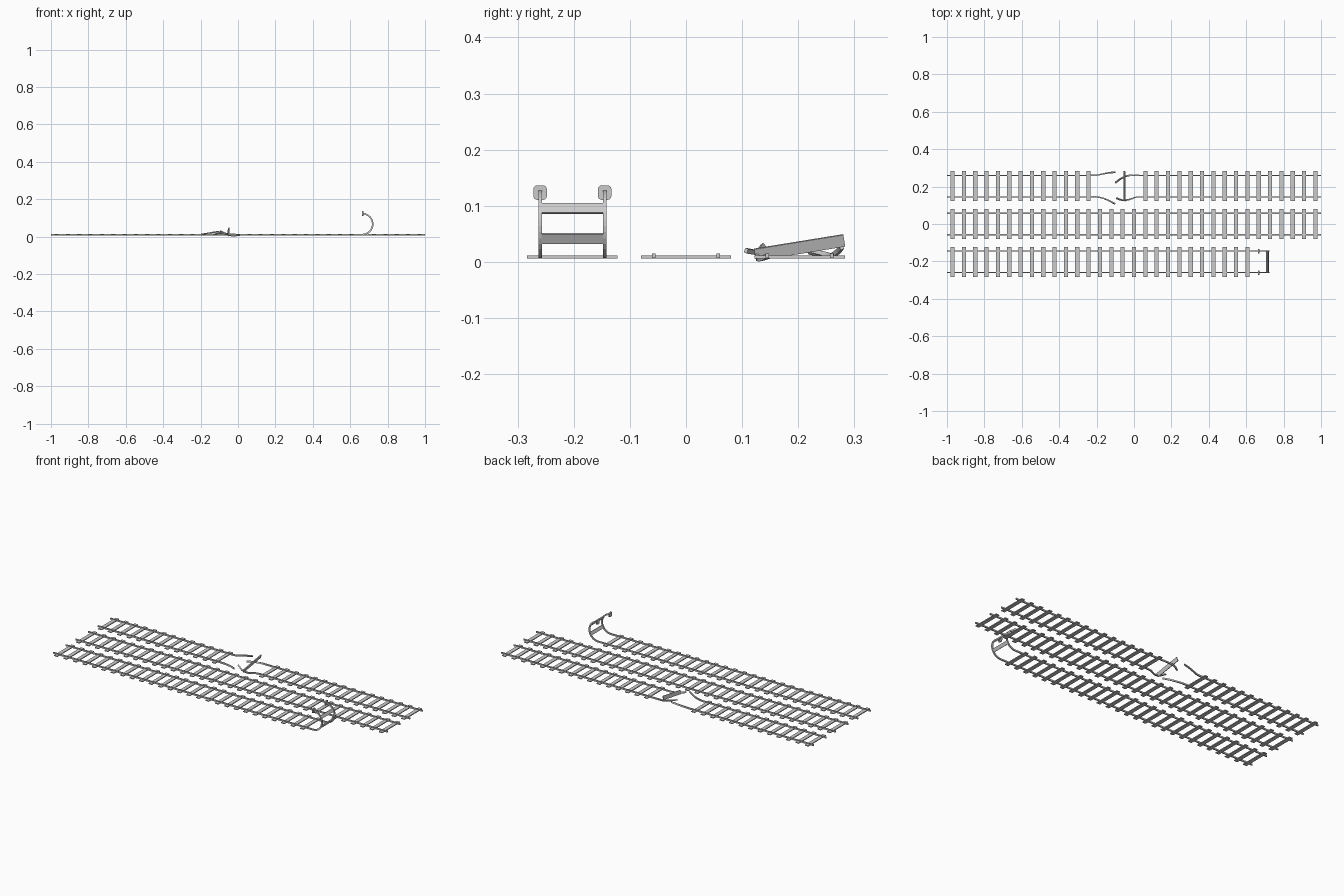
import bpy, bmesh, math
from mathutils import Vector, Matrix

if "Cube" in bpy.data.objects:
    bpy.data.objects.remove(bpy.data.objects["Cube"])

GAUGE = 0.0575      # half distance between rails
OFF = 0.2025        # distance between track centrelines
STEP = 1.94 / 32    # sleeper spacing
RW, RH, RZ = 0.0065, 0.0085, 0.0108


def make(name, bm):
    bmesh.ops.recalc_face_normals(bm, faces=bm.faces)
    me = bpy.data.meshes.new(name)
    bm.to_mesh(me)
    bm.free()
    ob = bpy.data.objects.new(name, me)
    bpy.context.collection.objects.link(ob)
    return ob


def add_box(bm, loc, size, rot=Matrix()):
    m = Matrix.Translation(loc) @ rot @ Matrix.Diagonal((*size, 1))
    bmesh.ops.create_cube(bm, size=1, matrix=m)


def smooth_path(pts, n=5):
    # Catmull-Rom interpolation through a few control points
    p = [Vector(q) for q in pts]
    p = [2 * p[0] - p[1]] + p + [2 * p[-1] - p[-2]]
    out = []
    for a, b, c, d in zip(p, p[1:], p[2:], p[3:]):
        for i in range(n):
            t = i / n
            out.append(0.5 * (2 * b + (c - a) * t + (2 * a - 5 * b + 4 * c - d) * t * t
                              + (3 * b - a - 3 * c + d) * t ** 3))
    return out + [p[-2]]


def rail(name, pts, side=None, twist=0.0, twist_from=0):
    # sweep a rectangular rail section along the path
    bm = bmesh.new()
    rings = []
    last = len(pts) - 1
    for i, p in enumerate(pts):
        t = (pts[min(i + 1, last)] - pts[max(i - 1, 0)]).normalized()
        s = Vector(side) if side else Vector((-t.y, t.x, 0)).normalized()
        u = t.cross(s).normalized()
        k = max(0, i - twist_from) / max(1, last - twist_from)
        r = Matrix.Rotation(twist * k, 3, t)
        s, u = r @ s, r @ u
        rings.append([bm.verts.new(p + s * a * RW / 2 + u * b * RH / 2)
                      for a, b in ((-1, -1), (1, -1), (1, 1), (-1, 1))])
    for a, b in zip(rings, rings[1:]):
        for j in range(4):
            bm.faces.new((a[j], a[(j + 1) % 4], b[(j + 1) % 4], b[j]))
    bm.faces.new(rings[0])
    bm.faces.new(rings[-1][::-1])
    return make(name, bm)


def sleepers(name, y, indices):
    bm = bmesh.new()
    for i in indices:
        add_box(bm, (-0.97 + i * STEP, y, 0.0085), (0.022, 0.161, 0.005))
    make(name, bm)


# Middle straight track
sleepers("middle_sleepers", 0, range(33))
for s in (-1, 1):
    rail("middle_rail", [Vector((x, s * GAUGE, RZ)) for x in (-1, 1)])

# Front track, its rails curling up into a buffer stop
sleepers("front_sleepers", -OFF, range(27))
CX, CZ, R = 0.664, 0.067, 0.0562
for s in (-1, 1):
    y = -OFF + s * GAUGE
    pts = [Vector((-1, y, RZ)), Vector((0.62, y, RZ))]
    for i in range(17):
        a = math.radians(-90 + 175 * i / 16)
        pts.append(Vector((CX + R * math.cos(a), y, CZ + R * math.sin(a))))
    rail("front_rail", pts, side=(0, 1, 0))
    # rounded buffer pad
    bm = bmesh.new()
    add_box(bm, (0.667, y, 0.1235), (0.007, 0.024, 0.026))
    bmesh.ops.bevel(bm, geom=[e for e in bm.edges
                              if abs(e.verts[0].co.x - e.verts[1].co.x) > 0.003],
                    offset=0.007, segments=4, profile=0.5, affect='EDGES')
    make("buffer_pad", bm)

# Crossbars of the buffer stop
bm = bmesh.new()
for deg in (-27, 30):
    a = math.radians(deg)
    add_box(bm, (CX + R * math.cos(a), -OFF, CZ + R * math.sin(a)),
            (0.006, 2 * GAUGE, 0.019), Matrix.Rotation(-a, 4, 'Y'))
make("buffer_crossbars", bm)

# Rear track, broken in the middle
sleepers("rear_sleepers_left", OFF, range(13))
sleepers("rear_sleepers_right", OFF, range(17, 33))
hi, lo = OFF + GAUGE, OFF - GAUGE


def broken_rail(name, x_far, bend, twist):
    path = smooth_path(bend)
    rail(name, [Vector((x_far, bend[0][1], RZ))] + path, twist=twist, twist_from=6)


broken_rail("broken_rail_left_back", -1,
            [(-0.24, hi, RZ), (-0.20, hi + 0.001, RZ), (-0.16, hi + 0.009, 0.017),
             (-0.13, hi + 0.014, 0.022), (-0.10, hi + 0.017, 0.026)], 0.4)
broken_rail("broken_rail_left_front", -1,
            [(-0.24, lo, RZ), (-0.20, lo, RZ), (-0.16, lo - 0.009, 0.013),
             (-0.13, lo - 0.022, 0.017), (-0.10, lo - 0.038, 0.020)], -0.4)
broken_rail("broken_rail_right_back", 1,
            [(0.04, hi, RZ), (0.0, hi, RZ), (-0.035, hi - 0.002, 0.011),
             (-0.07, hi - 0.017, 0.014), (-0.10, hi - 0.040, 0.018)], 1.0)
broken_rail("broken_rail_right_front", 1,
            [(0.04, lo, RZ), (0.01, lo - 0.002, 0.009), (-0.025, lo - 0.014, 0.0055),
             (-0.06, lo - 0.018, 0.013), (-0.095, lo - 0.007, 0.029)], -0.6)

# Loose sleeper thrown up on its edge
bm = bmesh.new()
add_box(bm, (-0.051, OFF, 0.0255), (0.022, 0.161, 0.005),
        Matrix.Rotation(0.16, 4, 'X') @ Matrix.Rotation(math.radians(-72), 4, 'Y'))
make("loose_sleeper", bm)
